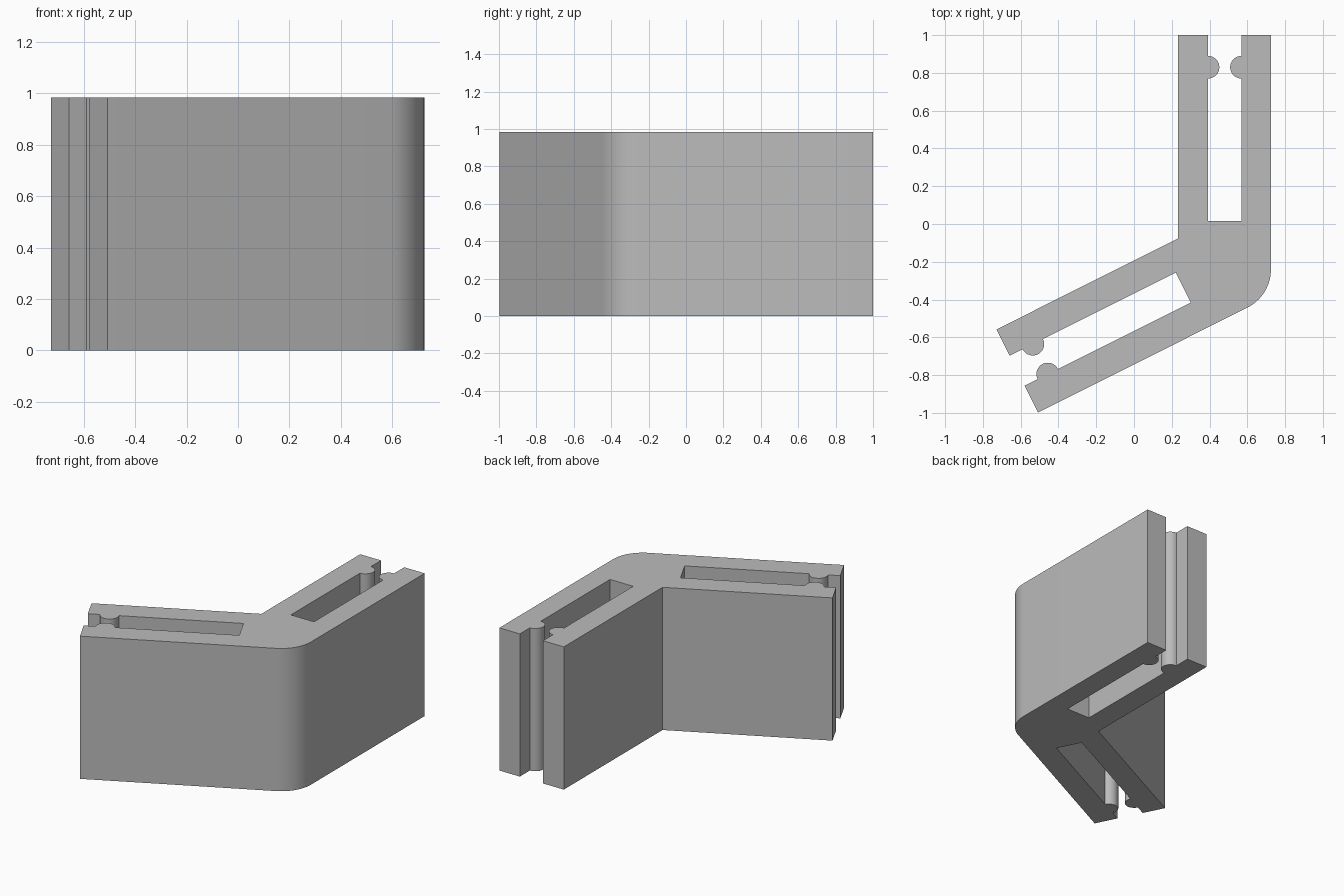
import bpy, bmesh, math
from mathutils import Vector

cube = bpy.data.objects.get("Cube")
if cube:
    bpy.data.objects.remove(cube, do_unlink=True)

HEIGHT = 0.985
WIDTH, WALL, SLOT = 0.492, 0.156, 0.177   # arm width, tine thickness, slot gap
DEPTH, BUMP = 0.984, 0.06                 # slot depth, grip bead radius
LEAN = math.atan(0.5)                     # slope of the angled arm


def bead(u, v, side):
    """Half-round bead on a slot wall, listed in walking order."""
    angles = [math.pi * i / 16 for i in range(17)]
    return [(u - side * BUMP * math.cos(a), v + side * BUMP * math.sin(a)) for a in angles]


def arm(tip, inward, across, bead_u):
    """Slotted arm outline, walked from one tip corner to the other."""
    near, far = WALL, WALL + SLOT
    local = [(0, 0), (0, near), *bead(bead_u, near, 1), (DEPTH, near),
             (DEPTH, far), *bead(bead_u, far, -1), (0, far), (0, WIDTH)]
    return [tip + inward * u + across * v for u, v in local]


# Outline: straight arm, inner corner, angled arm, rounded outer corner
c, s = math.cos(LEAN), math.sin(LEAN)
outline = arm(Vector((0.725, 1)), Vector((0, -1)), Vector((-1, 0)), 0.17)
outline.append(Vector((0.233, -0.077)))
outline += arm(Vector((-0.728, -0.558)), Vector((c, s)), Vector((s, -c)), 0.137)
radius, centre = 0.227, Vector((0.498, -0.24))
start = LEAN - math.pi / 2
for i in range(17):
    a = start * (1 - i / 16)
    outline.append(centre + radius * Vector((math.cos(a), math.sin(a))))

# Extrude the outline into the bracket
bm = bmesh.new()
base = bm.faces.new([bm.verts.new((p.x, p.y, 0)) for p in outline])
top = bmesh.ops.extrude_face_region(bm, geom=[base], use_keep_orig=True)
bmesh.ops.translate(bm, vec=(0, 0, HEIGHT),
                    verts=[v for v in top["geom"] if isinstance(v, bmesh.types.BMVert)])
bmesh.ops.recalc_face_normals(bm, faces=bm.faces)
mesh = bpy.data.meshes.new("corner_bracket")
bm.to_mesh(mesh)
bm.free()
bracket = bpy.data.objects.new("corner_bracket", mesh)
bpy.context.collection.objects.link(bracket)

# Plain grey plastic
grey = bpy.data.materials.new("grey_plastic")
grey.use_nodes = True
colour = (0.5, 0.5, 0.5, 1)
grey.diffuse_color = colour
grey.node_tree.nodes["Principled BSDF"].inputs["Base Color"].default_value = colour
mesh.materials.append(grey)

# Smooth the rounded corner and beads, keep the edges crisp
bpy.ops.object.select_all(action="DESELECT")
bracket.select_set(True)
bpy.context.view_layer.objects.active = bracket
bpy.ops.object.shade_smooth_by_angle(angle=math.radians(25))
